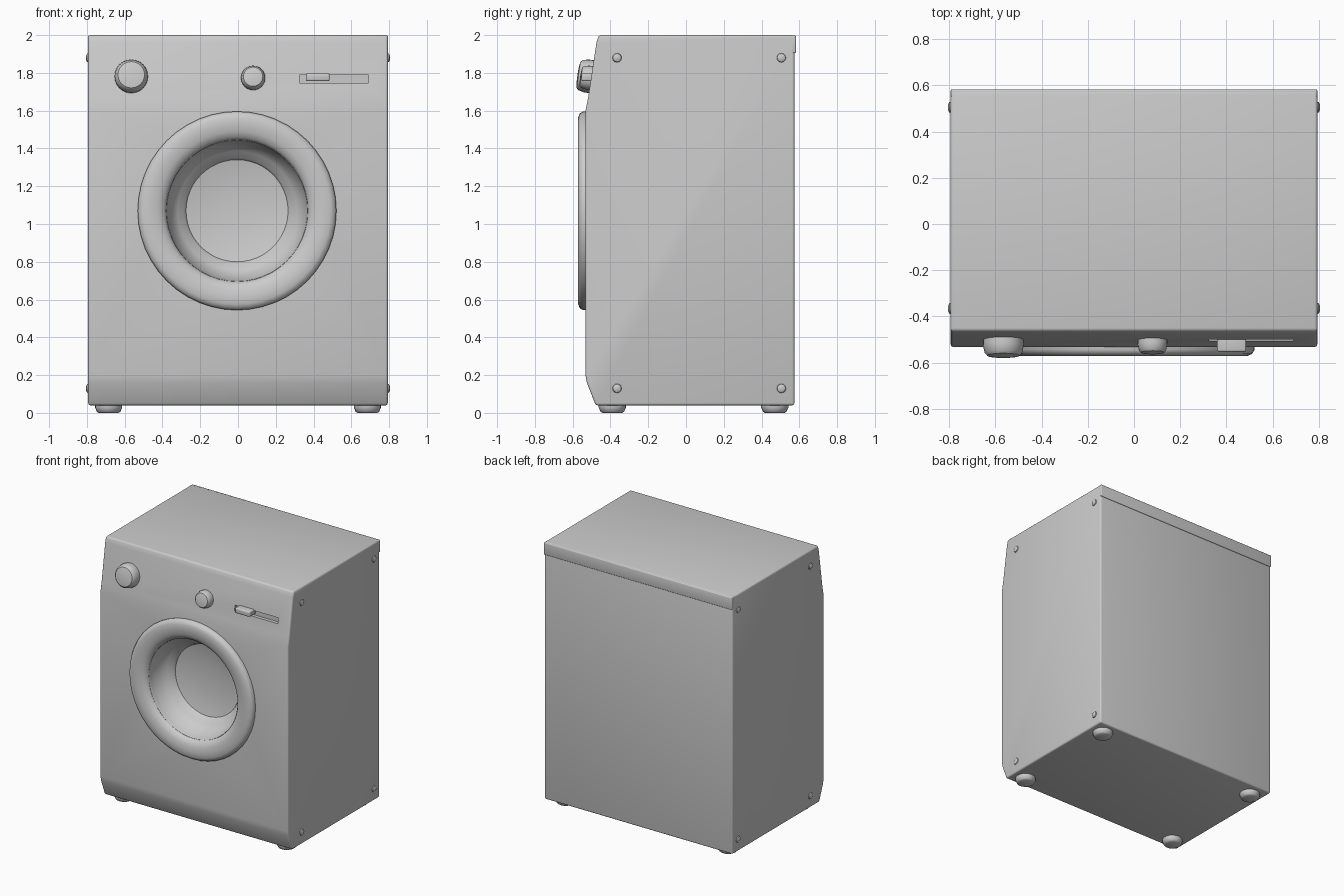
import bpy, bmesh, math
from mathutils import Vector, Matrix

if "Cube" in bpy.data.objects:
    bpy.data.objects.remove(bpy.data.objects["Cube"])

grey = bpy.data.materials.new("light_grey_enamel")
grey.diffuse_color = (0.6, 0.6, 0.6, 1)
grey.use_nodes = True
grey.node_tree.nodes["Principled BSDF"].inputs["Base Color"].default_value = grey.diffuse_color


def make(name, bm):
    bmesh.ops.remove_doubles(bm, verts=bm.verts, dist=1e-5)
    bmesh.ops.recalc_face_normals(bm, faces=bm.faces)
    me = bpy.data.meshes.new(name)
    bm.to_mesh(me)
    bm.free()
    me.materials.append(grey)
    ob = bpy.data.objects.new(name, me)
    bpy.context.collection.objects.link(ob)
    return ob


def finish(ob, angle=35):
    """Bake the modifiers and shade smooth with sharp edges kept."""
    bpy.ops.object.select_all(action='DESELECT')
    ob.select_set(True)
    bpy.context.view_layer.objects.active = ob
    if ob.modifiers:
        bpy.ops.object.convert(target='MESH')
    bpy.ops.object.shade_smooth_by_angle(angle=math.radians(angle))


def lathe(name, profile, loc, axis, n=32, closed=False):
    """Spin (radius, height) points about an axis."""
    bm = bmesh.new()
    rot = Matrix.Translation(loc) @ Vector(axis).to_track_quat('Z', 'Y').to_matrix().to_4x4()
    rings = [[bm.verts.new(rot @ Vector((r * math.cos(2 * math.pi * i / n),
                                         r * math.sin(2 * math.pi * i / n), h)))
              for i in range(n)] for r, h in profile]
    pairs = list(zip(rings, rings[1:]))
    if closed:
        pairs.append((rings[-1], rings[0]))
    for a, b in pairs:
        for i in range(n):
            j = (i + 1) % n
            bm.faces.new((a[i], a[j], b[j], b[i]))
    bmesh.ops.dissolve_degenerate(bm, dist=1e-5, edges=bm.edges)
    return make(name, bm)


def box(name, x0, x1, y0, y1, z0, z1, bevel=0):
    bm = bmesh.new()
    bmesh.ops.create_cube(bm, size=1)
    for v in bm.verts:
        v.co = ((x0 + x1) / 2 + v.co.x * (x1 - x0),
                (y0 + y1) / 2 + v.co.y * (y1 - y0),
                (z0 + z1) / 2 + v.co.z * (z1 - z0))
    ob = make(name, bm)
    if bevel:
        add_bevel(ob, bevel)
    return ob


def add_bevel(ob, width):
    m = ob.modifiers.new("round", 'BEVEL')
    m.width, m.segments, m.limit_method = width, 3, 'ANGLE'
    m.angle_limit = math.radians(25)


# cabinet: side profile (y, z) extruded across the width
profile = [(0.574, 0.04), (0.574, 2.0), (-0.462, 2.0), (-0.474, 1.96), (-0.518, 1.67),
           (-0.532, 1.60), (-0.532, 0.20), (-0.525, 0.16), (-0.478, 0.04)]
bm = bmesh.new()
face = bm.faces.new([bm.verts.new((-0.793, y, z)) for y, z in profile])
ext = bmesh.ops.extrude_face_region(bm, geom=[face])
bmesh.ops.translate(bm, vec=(1.586, 0, 0),
                    verts=[g for g in ext['geom'] if isinstance(g, bmesh.types.BMVert)])
cabinet = make("cabinet", bm)
add_bevel(cabinet, 0.012)

# door bowl and dispenser slot hollowed out of the cabinet
DOOR = (-0.005, 0, 1.07)
bowl = lathe("bowl_cutter", [(0, 0.7), (0.374, 0.7), (0.374, 0.525), (0.365, 0.49),
                             (0.345, 0.44), (0.315, 0.40), (0.28, 0.38), (0.27, 0.36),
                             (0.2, 0.345), (0.1, 0.335), (0, 0.332)], DOOR, (0, -1, 0), 48)
slot = box("slot_cutter", 0.325, 0.69, -0.7, -0.48, 1.746, 1.788)
for cutter in (bowl, slot):
    m = cabinet.modifiers.new("cut", 'BOOLEAN')
    m.operation, m.solver, m.object = 'DIFFERENCE', 'EXACT', cutter
finish(cabinet)
for cutter in (bowl, slot):
    bpy.data.objects.remove(cutter)

# rounded door ring
finish(lathe("door_ring", [(0.524, 0.515), (0.526, 0.545), (0.516, 0.562), (0.495, 0.571),
                           (0.46, 0.572), (0.42, 0.567), (0.39, 0.553), (0.376, 0.535),
                           (0.371, 0.515)], DOOR, (0, -1, 0), 48, closed=True), 50)

# control knobs, tilted with the panel
tilt = (0, -0.989, 0.148)
for name, x, z, r, h in (("program_knob", -0.565, 1.78, 0.088, 0.07),
                         ("temperature_knob", 0.08, 1.772, 0.064, 0.056)):
    finish(lathe(name, [(0, -0.02), (r, -0.02), (r, h * 0.35), (r * 0.92, h * 0.8),
                        (r * 0.8, h * 0.97), (r * 0.5, h * 1.03), (0, h * 1.05)],
                 (x, -0.502, z), tilt, 24))

# slider handle in the dispenser slot
finish(box("slot_handle", 0.36, 0.485, -0.553, -0.47, 1.757, 1.797, 0.008))

# overhanging lip of the lid at the back
finish(box("lid_lip", -0.793, 0.793, 0.55, 0.582, 1.905, 1.998, 0.006))

# feet
for x in (-0.685, 0.685):
    for y in (-0.39, 0.47):
        finish(lathe("foot", [(0, 0), (0.052, 0), (0.062, 0.006), (0.072, 0.028),
                              (0.072, 0.05), (0, 0.05)], (x, y, 0), (0, 0, 1), 20))

# side screws
for s in (-1, 1):
    for y in (-0.365, 0.505):
        for z in (0.13, 1.88):
            finish(lathe("side_screw", [(0.026, -0.004), (0.022, 0.006), (0.012, 0.011),
                                        (0, 0.012)], (s * 0.793, y, z), (s, 0, 0), 12))
